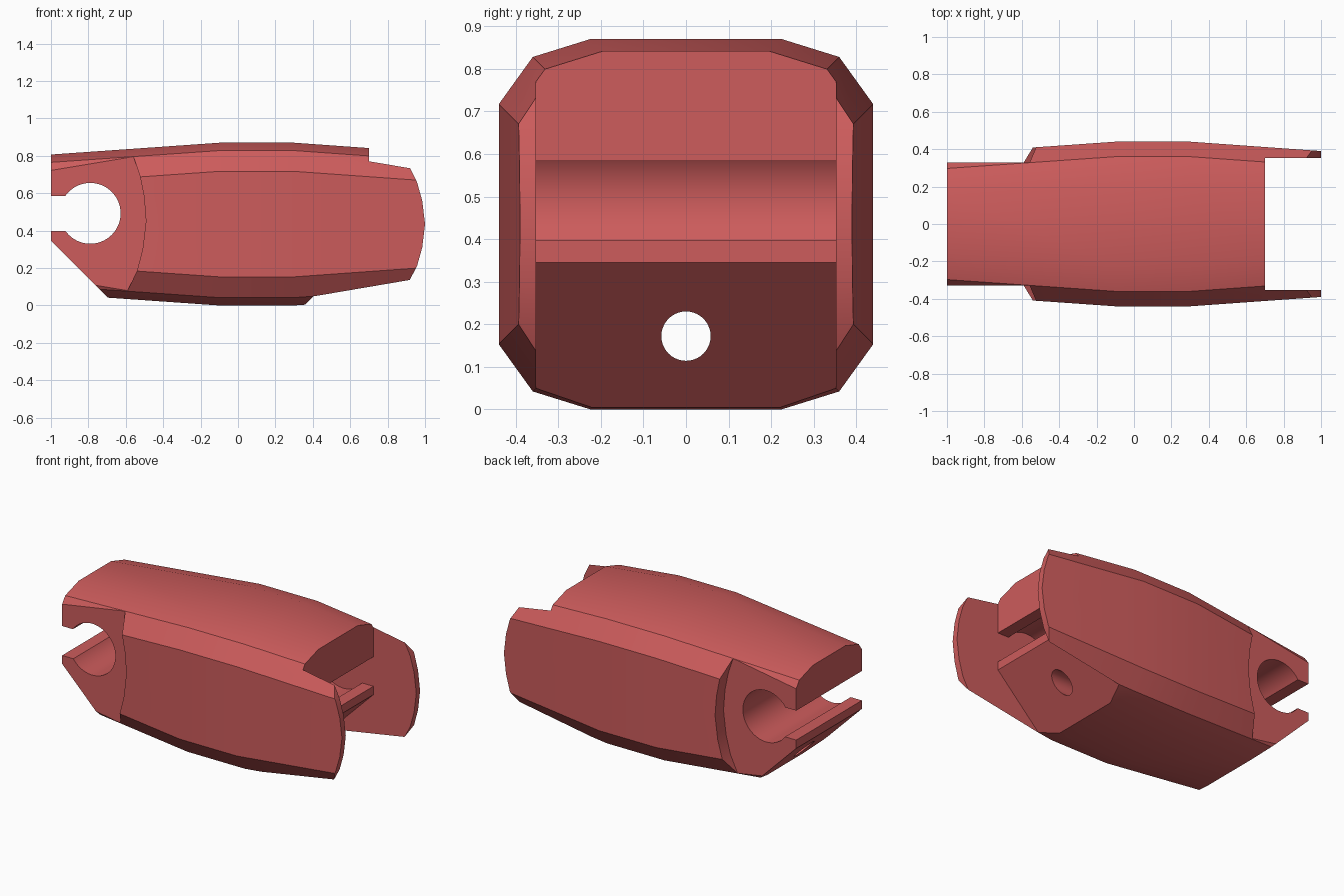
import bpy, bmesh, math

if "Cube" in bpy.data.objects:
    bpy.data.objects.remove(bpy.data.objects["Cube"])

red = bpy.data.materials.new("soft red")
red.diffuse_color = (0.61, 0.107, 0.107, 1)
red.use_nodes = True
red.node_tree.nodes["Principled BSDF"].inputs["Base Color"].default_value = red.diffuse_color


def make_object(name, bm):
    bmesh.ops.recalc_face_normals(bm, faces=bm.faces)
    mesh = bpy.data.meshes.new(name)
    bm.to_mesh(mesh)
    bm.free()
    mesh.materials.append(red)
    ob = bpy.data.objects.new(name, mesh)
    bpy.context.collection.objects.link(ob)
    return ob


def loft(name, rings):
    """Closed solid through rings with equal point counts."""
    bm = bmesh.new()
    loops = [[bm.verts.new(p) for p in r] for r in rings]
    n = len(loops[0])
    for a, b in zip(loops, loops[1:]):
        for i in range(n):
            j = (i + 1) % n
            bm.faces.new((a[i], a[j], b[j], b[i]))
    bm.faces.new(loops[0])
    bm.faces.new(loops[-1])
    return make_object(name, bm)


def prism(name, outline, y0, y1):
    """Side outline (x, z) extruded along y."""
    return loft(name, [[(x, y, z) for x, z in outline] for y in (y0, y1)])


def boolean(ob, cutter, operation='DIFFERENCE'):
    mod = ob.modifiers.new("cut", 'BOOLEAN')
    mod.operation, mod.solver, mod.object = operation, 'EXACT', cutter
    bpy.context.view_layer.objects.active = ob
    bpy.ops.object.modifier_apply(modifier=mod.name)
    bpy.data.objects.remove(cutter)


def circle(cx, cz, r, n=64):
    return [(cx + r * math.cos(2 * math.pi * i / n),
             cz + r * math.sin(2 * math.pi * i / n)) for i in range(n)]


# Body: chamfered section that tapers towards both ends
MID = 0.435
quarter = [(0.44, 0.282), (0.36, 0.393), (0.225, 0.435)]


def section(x, inset):
    q = [(y - inset, z - inset) for y, z in quarter]
    right = [(y, -z) for y, z in reversed(q)] + q
    return [(x, y, MID + z) for y, z in right + [(-y, -z) for y, z in right]]


body = loft("link_body", [section(-1, 0.063), section(-0.1, 0),
                          section(0.3, 0), section(1, 0.05)])

# Rounded tip of the cheeks
tip = [(-1.2, -0.2), (0.75, -0.2), (0.92, 0.14), (0.957, 0.21), (0.985, 0.31),
       (1.0, 0.435), (0.985, 0.56), (0.957, 0.66), (0.92, 0.735),
       (0.75, 1.1), (-1.2, 1.1)]
boolean(body, prism("tip_shape", tip, -1, 1), 'INTERSECT')

# Sloped underside of the left lug
boolean(body, prism("slope_cut", [(-1.3, 0.645), (-1.3, -0.2), (-0.455, -0.2)], -1, 1))

# Narrowed sides of the left lug, ending in a curved shoulder
shoulder = [(-1.2, -0.1), (-0.68, -0.1), (-0.59, 0.08), (-0.54, 0.185),
            (-0.51, 0.30), (-0.492, 0.45), (-0.502, 0.58), (-0.524, 0.69),
            (-0.56, 0.80), (-0.64, 1.0), (-1.2, 1.0)]
for side in (1, -1):
    boolean(body, prism("shoulder_cut", shoulder, side * 0.328, side * 0.7))

# Gap between the cheeks, with its sloped lower face
gap = [(0.7, 1.1), (0.7, 0.345), (0.255, -0.1), (1.2, -0.1), (1.2, 1.1)]
boolean(body, prism("gap_cut", gap, -0.352, 0.352))

# Pin sockets with snap-in slots at both ends
for cx, end, half in ((-0.79, -1.2, 0.7), (0.49, 0.8, 0.352)):
    boolean(body, prism("socket_cut", circle(cx, 0.4925, 0.1625), -half, half))
    slot = [(cx, 0.398), (end, 0.398), (end, 0.584), (cx, 0.584)]
    boolean(body, prism("slot_cut", slot, -half, half))

# Lengthwise cord hole
hole = circle(0, 0.172, 0.058, 40)
boolean(body, loft("hole_cut", [[(x, y, z) for y, z in hole] for x in (-1.2, 1.2)]))

bpy.ops.object.select_all(action='DESELECT')
body.select_set(True)
bpy.context.view_layer.objects.active = body
bpy.ops.object.shade_smooth_by_angle(angle=math.radians(30))
